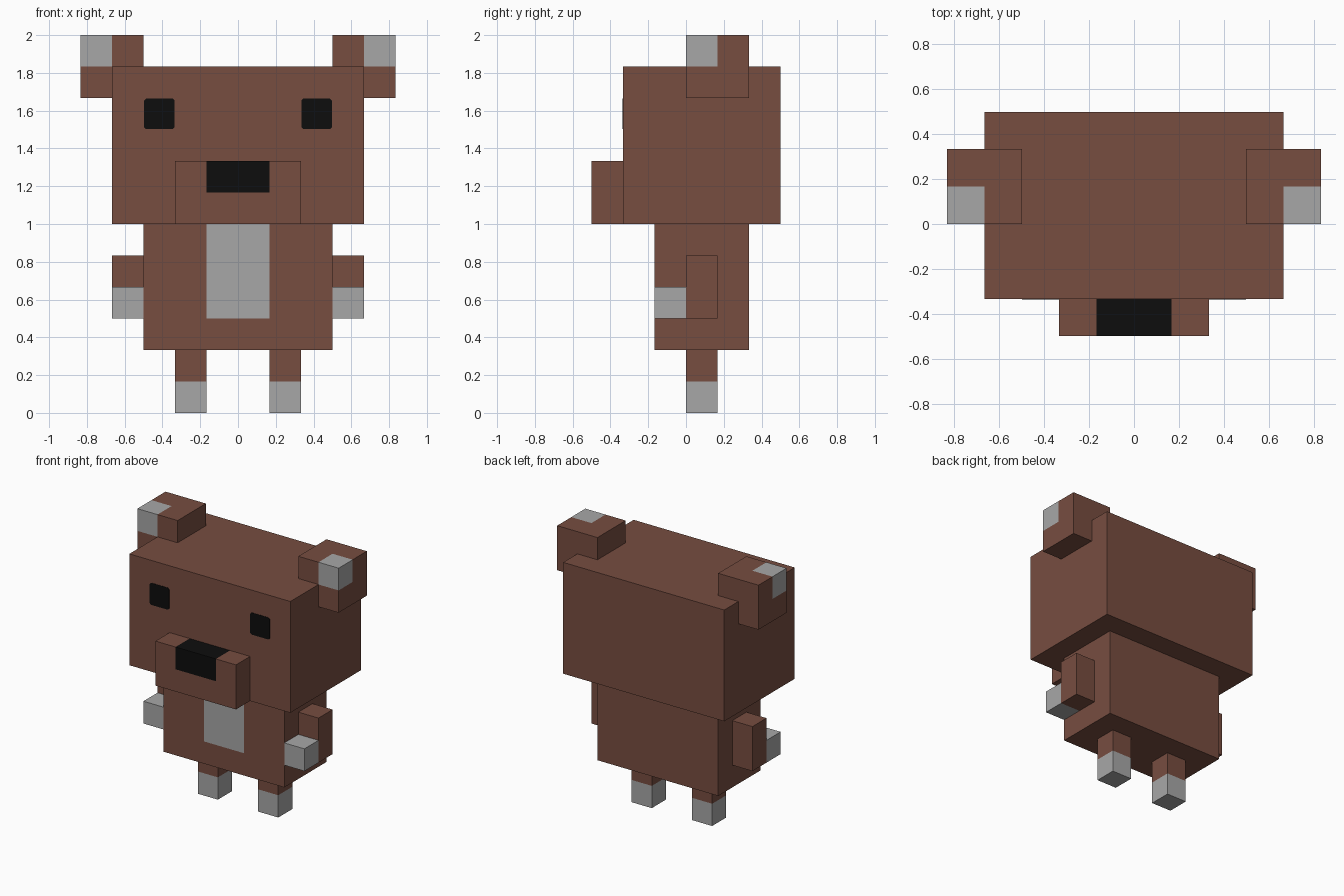
import bpy
import bmesh
from mathutils import Vector

cube = bpy.data.objects.get("Cube")
if cube:
    bpy.data.objects.remove(cube, do_unlink=True)

U = 1 / 6  # block unit: every part sits on this grid


def material(name, rgb):
    m = bpy.data.materials.new(name)
    m.use_nodes = True
    m.diffuse_color = (*rgb, 1)
    bsdf = next(n for n in m.node_tree.nodes if n.type == 'BSDF_PRINCIPLED')
    bsdf.inputs["Base Color"].default_value = (*rgb, 1)
    bsdf.inputs["Roughness"].default_value = 0.9
    return m


BROWN = material("brown fur", (0.184, 0.074, 0.051))
GREY = material("light grey", (0.386, 0.386, 0.386))
BLACK = material("black", (0.004, 0.004, 0.004))


def finish(name, bm, mats):
    bmesh.ops.recalc_face_normals(bm, faces=bm.faces[:])
    mesh = bpy.data.meshes.new(name)
    bm.to_mesh(mesh)
    bm.free()
    for m in mats:
        mesh.materials.append(m)
    ob = bpy.data.objects.new(name, mesh)
    bpy.context.collection.objects.link(ob)
    return ob


def box(name, lo, hi, mats=(BROWN,), cuts=(), rule=None, side=1):
    """Box in block units; cuts are (axis, position); rule(centre, normal)
    picks the faces that take the second material. side=-1 mirrors it."""
    bm = bmesh.new()
    bmesh.ops.create_cube(bm, size=1)
    lo, hi = Vector(lo), Vector(hi)
    for v in bm.verts:
        v.co = (lo + hi) / 2 + v.co * (hi - lo)
    for axis, pos in cuts:
        co, no = Vector(), Vector()
        co[axis], no[axis] = pos, 1
        bmesh.ops.bisect_plane(bm, geom=bm.verts[:] + bm.edges[:] + bm.faces[:],
                               plane_co=co, plane_no=no)
    bm.normal_update()
    for f in bm.faces:
        if rule and rule(f.calc_center_median(), f.normal):
            f.material_index = 1
    for v in bm.verts:
        v.co = Vector((v.co.x * side, v.co.y, v.co.z)) * U
    return finish(name, bm, mats)


def eye(name, side):
    """Thin square plate with clipped corners on the face."""
    h, c = 0.49 * U, 0.012
    pts = [(h - c, h), (h, h - c), (h, c - h), (h - c, -h),
           (c - h, -h), (-h, c - h), (-h, h - c), (c - h, h)]
    bm = bmesh.new()
    face = bm.faces.new([bm.verts.new((side * 2.5 * U + x, -2 * U, 9.5 * U + z))
                         for x, z in pts])
    new = bmesh.ops.extrude_face_region(bm, geom=[face])["geom"]
    bmesh.ops.translate(bm, vec=(0, -0.003, 0),
                        verts=[g for g in new if isinstance(g, bmesh.types.BMVert)])
    return finish(name, bm, (BLACK,))


# Head, and muzzle with the nose wrapping over its front and top
box("head", (-4, -2, 6), (4, 3, 11))
box("muzzle", (-2, -3, 6), (2, -2, 8), (BROWN, BLACK),
    [(0, -1), (0, 1), (2, 7)],
    lambda c, n: abs(c.x) < 1 and c.z > 7 and n.y < 0.5)

# Torso with a light patch on the chest
box("torso", (-3, -1, 2), (3, 2, 6), (BROWN, GREY),
    [(0, -1), (0, 1), (2, 3)],
    lambda c, n: n.y < -0.5 and abs(c.x) < 1 and c.z > 3)

# Paired parts
for label, s in (("left", 1), ("right", -1)):
    # Ear with a light outer, front, top corner
    box(label + "_ear", (3, 0, 10), (5, 2, 12), (BROWN, GREY),
        [(0, 4), (1, 1), (2, 11)],
        lambda c, n: c.x > 4 and c.y < 1 and c.z > 11, s)
    eye(label + "_eye", s)
    # Arm with a forward paw
    box(label + "_arm", (3, 0, 3), (4, 1, 5), side=s)
    box(label + "_paw", (3, -1, 3), (4, 0, 4), (GREY,), side=s)
    # Leg with a light foot
    box(label + "_leg", (1, 0, 0), (2, 1, 2), (BROWN, GREY),
        [(2, 1)], lambda c, n: c.z < 1, s)
